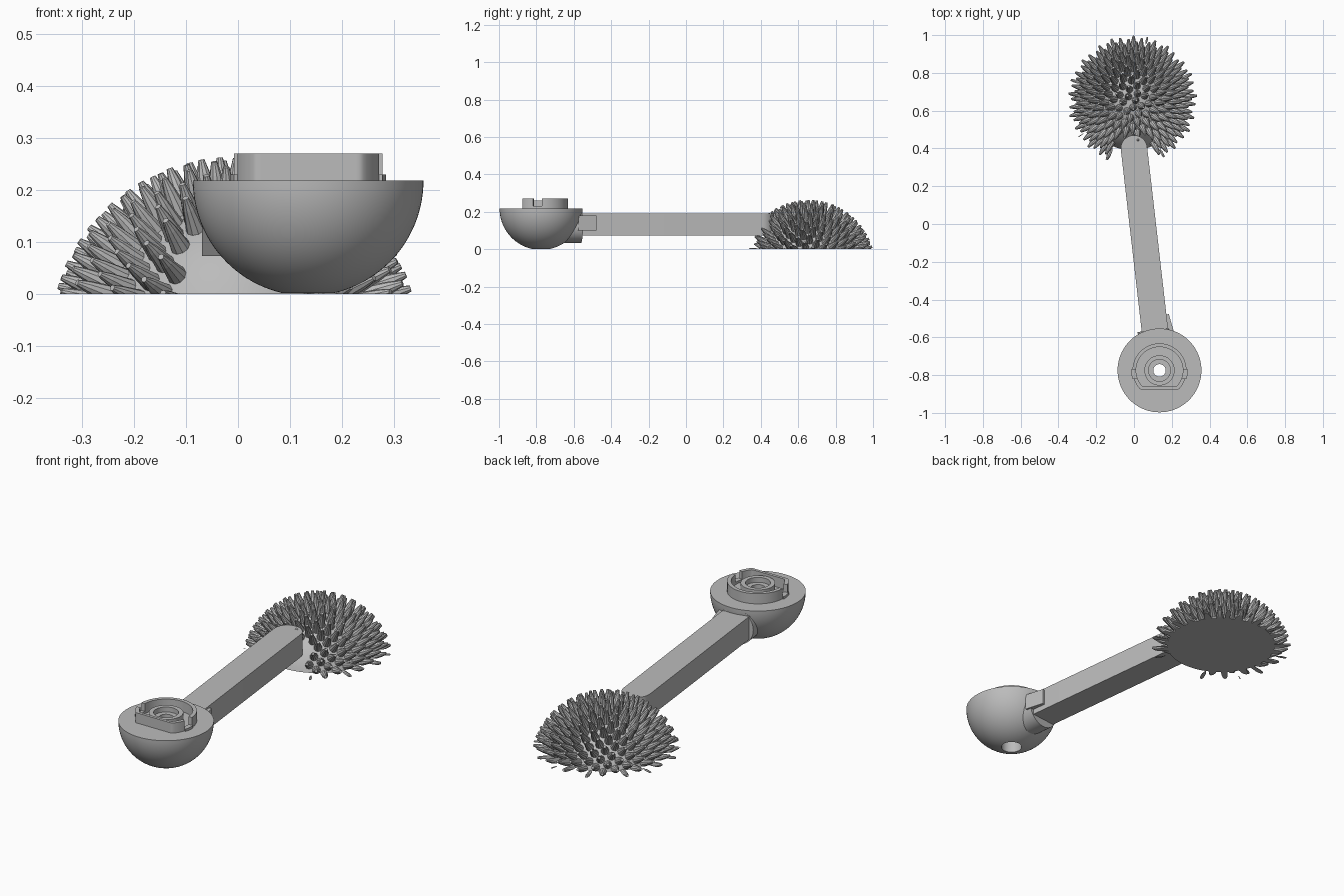
import bpy, bmesh, math
from mathutils import Vector, Matrix

cube = bpy.data.objects.get("Cube")
if cube:
    bpy.data.objects.remove(cube, do_unlink=True)

grey = bpy.data.materials.new("light_grey")
grey.use_nodes = True
COLOUR = (0.5, 0.5, 0.5, 1)
grey.diffuse_color = COLOUR
grey.node_tree.nodes["Principled BSDF"].inputs["Base Color"].default_value = COLOUR

BOWL = Vector((0.135, -0.775, 0))
DOME = Vector((-0.008, 0.655, 0))
ARM_END = Vector((0, 0.4, 0))
AXIS = (ARM_END - BOWL).normalized()
SIDE = Vector((AXIS.y, -AXIS.x, 0))


def finish(name, bm, angle=35):
    bmesh.ops.recalc_face_normals(bm, faces=bm.faces)
    mesh = bpy.data.meshes.new(name)
    bm.to_mesh(mesh)
    bm.free()
    obj = bpy.data.objects.new(name, mesh)
    bpy.context.collection.objects.link(obj)
    mesh.materials.append(grey)
    bpy.ops.object.select_all(action='DESELECT')
    obj.select_set(True)
    bpy.context.view_layer.objects.active = obj
    bpy.ops.object.shade_smooth_by_angle(angle=math.radians(angle))
    return obj


def add_prism(bm, outline, z0, z1):
    """Extrude a flat outline from z0 up to z1."""
    face = bm.faces.new([bm.verts.new((p[0], p[1], z0)) for p in outline])
    ext = bmesh.ops.extrude_face_region(bm, geom=[face], use_keep_orig=True)
    top = [g for g in ext["geom"] if isinstance(g, bmesh.types.BMVert)]
    bmesh.ops.translate(bm, verts=top, vec=(0, 0, z1 - z0))


def add_cone(bm, base, direction, r1, r2, length, segments):
    rot = direction.to_track_quat('Z', 'Y').to_matrix().to_4x4()
    place = Matrix.Translation(base + direction * length / 2) @ rot
    bmesh.ops.create_cone(bm, cap_ends=True, segments=segments, radius1=r1,
                          radius2=r2, depth=length, matrix=place)


# Half-ball bowl with stepped bore and raised hub, turned from one profile
R, RIM, BORE = 0.222, 0.218, 0.05
start = math.asin(BORE / R)
profile = []
for i in range(25):
    a = start + (math.pi / 2 - start) * i / 24
    profile.append((R * math.sin(a), max(0, RIM - R * math.cos(a))))
profile += [(0.08, RIM), (0.08, 0.26), (0.058, 0.26), (0.058, 0.235),
            (0.033, 0.235), (0.033, 0.1), (BORE, 0.1)]
bm = bmesh.new()
ring = [bm.verts.new(BOWL + Vector((r, 0, z))) for r, z in profile]
edges = [bm.edges.new((ring[i - 1], ring[i])) for i in range(len(ring))]
bmesh.ops.spin(bm, geom=ring + edges, cent=BOWL, axis=(0, 0, 1),
               angle=math.tau, steps=72)
bmesh.ops.remove_doubles(bm, verts=bm.verts, dist=0.0002)
finish("bowl", bm)


# D-shaped locking collar, notched on both sides
def d_arc(r, cut, a0, a1):
    count = max(2, round((a1 - a0) / 4))
    pts = []
    for i in range(count + 1):
        a = math.radians(a0 + (a1 - a0) * i / count)
        pts.append((BOWL.x + r * math.cos(a), BOWL.y + max(r * math.sin(a), -cut)))
    return pts


bm = bmesh.new()
NOTCH = 0.23
for a0, a1, r, top in ((2, 178, 0.143, 0.27), (198, 342, 0.143, 0.27),
                       (178, 198, 0.15, NOTCH), (342, 362, 0.15, NOTCH)):
    outline = d_arc(r, 0.1, a0, a1) + d_arc(0.124, 0.085, a0, a1)[::-1]
    add_prism(bm, outline, RIM - 0.003, top)
finish("locking_collar", bm)

# Straight arm with a rounded far end
HALF = 0.07
near = BOWL + AXIS * 0.14
outline = [near - SIDE * HALF, near + SIDE * HALF]
for i in range(17):
    a = math.pi * i / 16
    outline.append(ARM_END + (SIDE * math.cos(a) + AXIS * math.sin(a)) * HALF)
bm = bmesh.new()
add_prism(bm, outline, 0.073, 0.19)
finish("arm", bm)

# Round socket where the arm meets the bowl, with a small side lug
bm = bmesh.new()
add_cone(bm, BOWL + AXIS * 0.12 + Vector((0, 0, 0.125)), AXIS, 0.092, 0.092, 0.095, 48)
finish("arm_socket", bm)
bm = bmesh.new()
root, tip = BOWL + AXIS * 0.19, BOWL + AXIS * 0.29
add_prism(bm, [root + SIDE * 0.05, root + SIDE * 0.1,
               tip + SIDE * 0.083, tip + SIDE * 0.05], 0.1, 0.18)
finish("socket_lug", bm)

# Dome: a sunken ball, cut flat at the ground
CORE, TIP, SUNK = 0.28, 0.356, 0.092
centre = DOME - Vector((0, 0, SUNK))


def cut_at_ground(bm):
    geom = bm.verts[:] + bm.edges[:] + bm.faces[:]
    cut = bmesh.ops.bisect_plane(bm, geom=geom, plane_co=(0, 0, 0),
                                 plane_no=(0, 0, -1), clear_outer=True)
    rim = [g for g in cut["geom_cut"] if isinstance(g, bmesh.types.BMEdge)]
    bmesh.ops.holes_fill(bm, edges=rim, sides=0)


bm = bmesh.new()
bmesh.ops.create_uvsphere(bm, u_segments=64, v_segments=48, radius=CORE,
                          matrix=Matrix.Translation(centre))
cut_at_ground(bm)
finish("dome", bm)

# Blunt spikes spread evenly over the dome, leaving room for the arm
bm = bmesh.new()
COUNT = 560
golden = math.pi * (3 - math.sqrt(5))
for i in range(COUNT):
    h = 1 - (2 * i + 1) / COUNT
    if h * TIP < SUNK - 0.015:
        break
    flat = math.sqrt(1 - h * h)
    d = Vector((flat * math.cos(i * golden), flat * math.sin(i * golden), h))
    foot = centre + d * CORE
    offset = foot - ARM_END
    if abs(offset.dot(SIDE)) < 0.1 and offset.dot(AXIS) < 0.08:
        continue
    add_cone(bm, centre + d * (CORE - 0.01), d, 0.021, 0.012, 0.06, 10)
    add_cone(bm, centre + d * (CORE + 0.05), d, 0.012, 0.006, TIP - CORE - 0.05, 10)
cut_at_ground(bm)
finish("spikes", bm)
